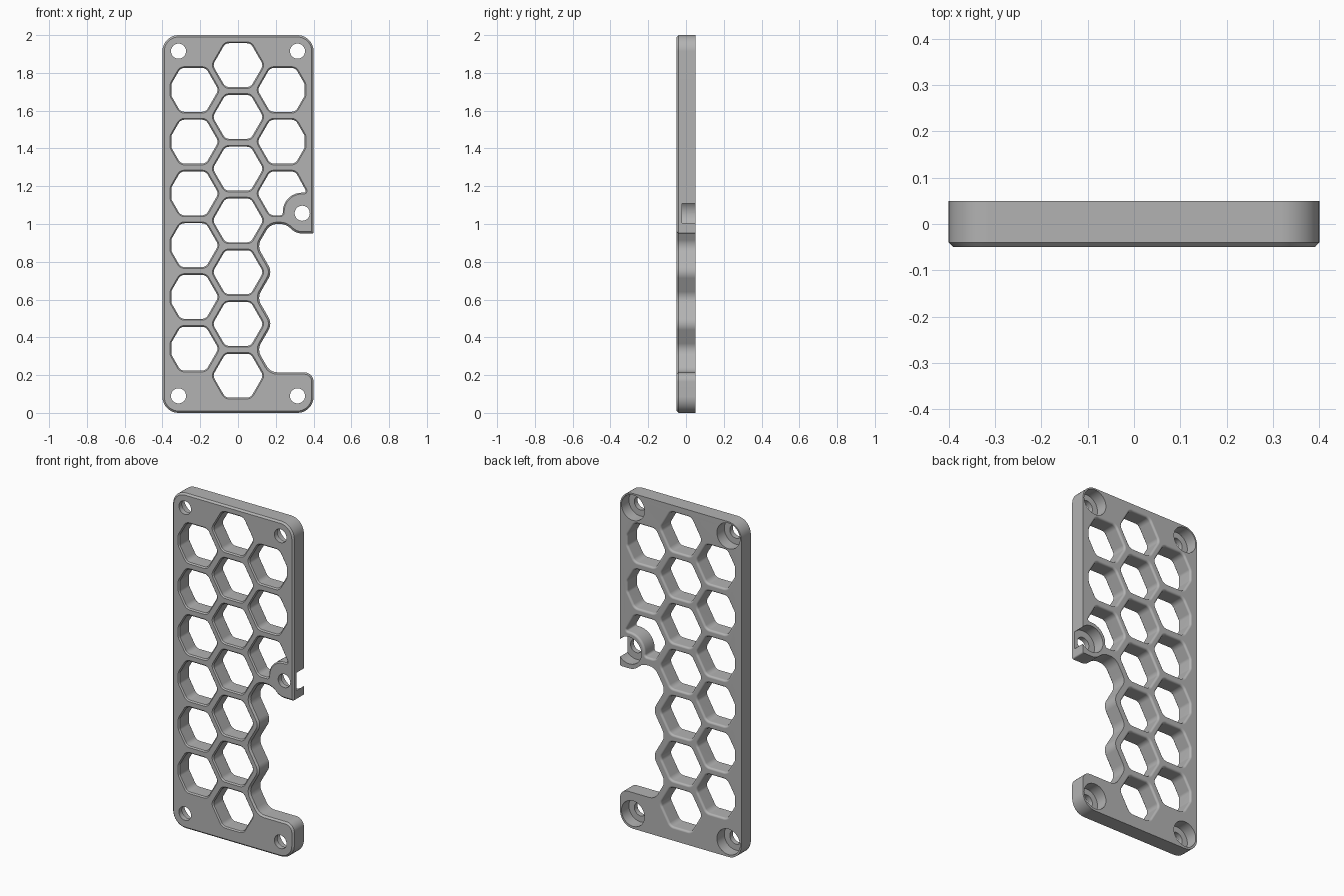
import bpy, bmesh, math
from mathutils import Vector

default = bpy.data.objects.get("Cube")
if default:
    bpy.data.objects.remove(default, do_unlink=True)

HALF = 0.05        # half the plate thickness
CHAMFER = 0.01
PITCH = 0.274      # hexagon spacing
COLUMN = 0.237
APOTHEM = 0.116


def rounded(corners):
    """Round every (x, z, radius) corner of a closed polygon."""
    out, n = [], len(corners)
    for i, (x, z, r) in enumerate(corners):
        p = Vector((x, z))
        a = (Vector(corners[i - 1][:2]) - p).normalized()
        b = (Vector(corners[(i + 1) % n][:2]) - p).normalized()
        half = a.angle(b) / 2
        center = p + (a + b).normalized() * (r / math.sin(half))
        start = p + a * (r / math.tan(half)) - center
        end = p + b * (r / math.tan(half)) - center
        sweep = math.atan2(start.x * end.y - start.y * end.x, start.dot(end))
        steps = max(3, round(abs(sweep) / math.radians(10)))
        for k in range(steps + 1):
            t = sweep * k / steps
            c, s = math.cos(t), math.sin(t)
            out.append(center + Vector((start.x * c - start.y * s,
                                        start.x * s + start.y * c)))
    return out


def loft(bm, pts, levels):
    """Closed solid from a counter-clockwise outline, offset at each depth."""
    n = len(pts)
    normals = []
    for i in range(n):
        a = (pts[i] - pts[i - 1]).normalized()
        b = (pts[(i + 1) % n] - pts[i]).normalized()
        na, nb = Vector((a.y, -a.x)), Vector((b.y, -b.x))
        normals.append((na + nb) / (1 + na.dot(nb)))
    rings = []
    for y, off in levels:
        ring = [p + m * off for p, m in zip(pts, normals)]
        rings.append([bm.verts.new((q.x, y, q.y)) for q in ring])
    faces = [bm.faces.new(rings[0]), bm.faces.new(rings[-1][::-1])]
    for lo, hi in zip(rings, rings[1:]):
        for i in range(n):
            j = (i + 1) % n
            faces.append(bm.faces.new((lo[i], hi[i], hi[j], lo[j])))
    bmesh.ops.recalc_face_normals(bm, faces=faces)


def to_object(bm, name):
    mesh = bpy.data.meshes.new(name)
    bm.to_mesh(mesh)
    bm.free()
    obj = bpy.data.objects.new(name, mesh)
    bpy.context.collection.objects.link(obj)
    return obj


def hexagon(cx, cz, limit=0.353):
    """Flat-topped hexagon, trimmed where it would run into the border."""
    radius = APOTHEM / math.cos(math.pi / 6)
    corners = []
    for k in range(6):
        a = k * math.pi / 3
        x, z = cx + radius * math.cos(a), cz + radius * math.sin(a)
        if abs(x) > limit:
            dz = (abs(x) - limit) * math.sqrt(3)
            side = math.copysign(1, x)
            corners += [(side * limit, z - side * dz, 0.03),
                        (side * limit, z + side * dz, 0.03)]
        else:
            corners.append((x, z, 0.035))
    return corners


# Plate outline with the wavy cutout on its left side
wave = [(0.102 if k % 2 == 0 else 0.181, 0.883 - k * PITCH / 2, 0.065) for k in range(5)]
outline = [(-0.4, 0, 0.085), (0.4, 0, 0.085), (0.4, 0.215, 0.05), (0.171, 0.215, 0.065)]
outline += wave[::-1]
outline += [(0.17, 1.0, 0.065), (0.255, 1.0, 0.08), (0.305, 0.95, 0.08),
            (0.4, 0.95, 0.008), (0.4, 2, 0.085), (-0.4, 2, 0.085)]
bm = bmesh.new()
loft(bm, rounded(outline), [(-HALF, -CHAMFER), (-HALF + CHAMFER, 0), (HALF, 0)])
plate = to_object(bm, "honeycomb_plate")

# Hexagon openings: front chamfer, rounded back rim
FILLET = 0.012
hex_levels = [(-HALF - CHAMFER, 0.007), (-HALF, 0.007), (-HALF + 0.007, 0)]
for k in range(5):
    t = k * math.pi / 8
    hex_levels.append((HALF - FILLET + FILLET * math.sin(t), FILLET * (1 - math.cos(t))))
hex_levels.append((HALF + CHAMFER, FILLET))

openings = [hexagon(0, 1.841 - k * PITCH) for k in range(7)]
openings += [hexagon(-COLUMN, 1.71 - k * PITCH) for k in range(6)]
openings += [hexagon(COLUMN, 1.71 - k * PITCH) for k in range(2)]
# Opening that bends around the middle screw boss
openings.append([(0.237, 1.046, 0.014), (0.239, 1.165, 0.1), (0.365, 1.166, 0.01),
                 (0.304, 1.278, 0.035), (0.17, 1.278, 0.035),
                 (0.103, 1.162, 0.035), (0.17, 1.046, 0.035)])
bm = bmesh.new()
for corners in openings:
    loft(bm, rounded(corners), hex_levels)

# Screw holes, counterbored from the back
screws = [(s * 0.315, z, 0.076) for s in (-1, 1) for z in (0.09, 1.915)]
screws.append((0.34, 1.057, 0.08))
for x, z, bore in screws:
    circle = [Vector((x + 0.04 * math.cos(a), z + 0.04 * math.sin(a)))
              for a in (k * math.tau / 40 for k in range(40))]
    loft(bm, circle, [(-HALF - CHAMFER, 0), (-0.02, 0),
                      (-0.02, bore - 0.04), (HALF + CHAMFER, bore - 0.04)])
cutter = to_object(bm, "opening_cutter")
cutter.hide_render = True

# Cut the openings
cut = plate.modifiers.new("openings", 'BOOLEAN')
cut.operation = 'DIFFERENCE'
cut.solver = 'EXACT'
cut.object = cutter
bpy.ops.object.select_all(action='DESELECT')
plate.select_set(True)
bpy.context.view_layer.objects.active = plate
bpy.ops.object.modifier_apply(modifier=cut.name)
bpy.data.objects.remove(cutter, do_unlink=True)

# Shading and colour
bpy.ops.object.shade_smooth_by_angle(angle=math.radians(30))
weighted = plate.modifiers.new("weighted_normals", 'WEIGHTED_NORMAL')
weighted.keep_sharp = True

grey = bpy.data.materials.new("grey_plastic")
grey.use_nodes = True
color = (0.45, 0.45, 0.45, 1)
grey.diffuse_color = color
grey.node_tree.nodes["Principled BSDF"].inputs["Base Color"].default_value = color
plate.data.materials.clear()
plate.data.materials.append(grey)
